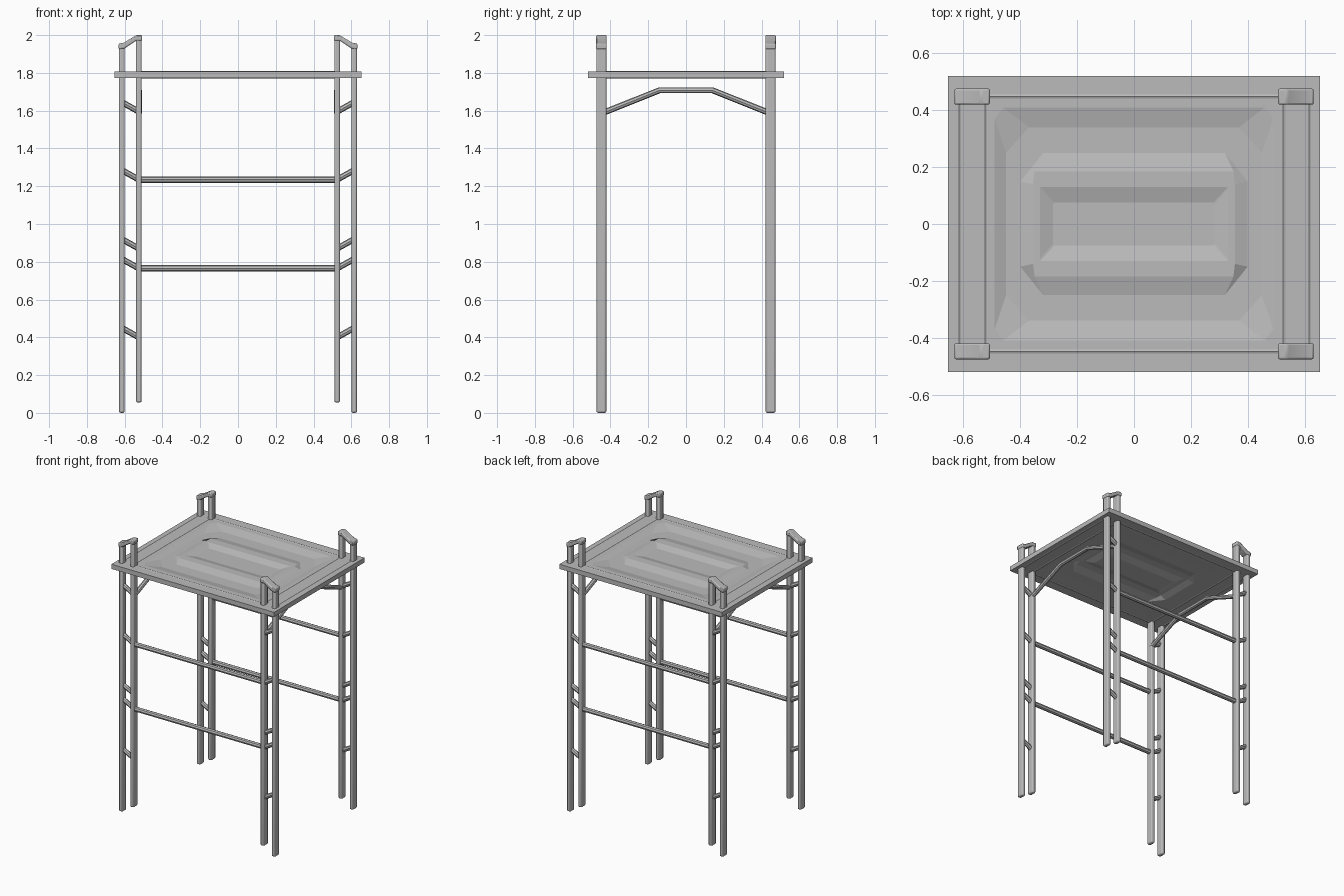
import bpy, bmesh
from mathutils import Vector

if "Cube" in bpy.data.objects:
    bpy.data.objects.remove(bpy.data.objects["Cube"], do_unlink=True)

grey = bpy.data.materials.new("plain_grey")
grey.use_nodes = True
grey.diffuse_color = (0.5, 0.5, 0.5, 1)
grey.node_tree.nodes["Principled BSDF"].inputs["Base Color"].default_value = (0.5, 0.5, 0.5, 1)

OUTER_X, INNER_X, POST_Y = 0.615, 0.525, 0.448
POST_W, POST_D = 0.03, 0.052
DECK_TOP, RIM = 1.808, 0.034


def finish(name, bm, bevel=0.0, smooth=True):
    """Turn a bmesh into a named, coloured object."""
    bmesh.ops.recalc_face_normals(bm, faces=bm.faces)
    mesh = bpy.data.meshes.new(name)
    bm.to_mesh(mesh)
    bm.free()
    obj = bpy.data.objects.new(name, mesh)
    bpy.context.collection.objects.link(obj)
    mesh.materials.append(grey)
    if bevel:
        mod = obj.modifiers.new("rounded_edges", 'BEVEL')
        mod.width = bevel
        mod.segments = 2
    if smooth:
        bpy.ops.object.select_all(action='DESELECT')
        obj.select_set(True)
        bpy.context.view_layer.objects.active = obj
        bpy.ops.object.shade_smooth_by_angle()
    return obj


def prism(name, profile, y, depth, bevel):
    """Extrude an xz profile along y, centred on y."""
    bm = bmesh.new()
    face = bm.faces.new([bm.verts.new((px, y - depth / 2, pz)) for px, pz in profile])
    out = bmesh.ops.extrude_face_region(bm, geom=[face])
    moved = [v for v in out["geom"] if isinstance(v, bmesh.types.BMVert)]
    bmesh.ops.translate(bm, verts=moved, vec=(0, depth, 0))
    return finish(name, bm, bevel)


def tube(name, points, radius):
    """Round bar through a path, with mitred bends."""
    curve = bpy.data.curves.new(name, 'CURVE')
    curve.dimensions = '3D'
    curve.bevel_depth = radius
    curve.bevel_resolution = 2
    curve.use_fill_caps = True
    spline = curve.splines.new('POLY')
    spline.points.add(len(points) - 1)
    for p, co in zip(spline.points, points):
        p.co = (*co, 1)
    temp = bpy.data.objects.new(name + "_path", curve)
    bpy.context.collection.objects.link(temp)
    bpy.context.view_layer.update()
    mesh = bpy.data.meshes.new_from_object(temp.evaluated_get(bpy.context.evaluated_depsgraph_get()))
    bpy.data.objects.remove(temp, do_unlink=True)
    bm = bmesh.new()
    bm.from_mesh(mesh)
    bpy.data.meshes.remove(mesh)
    return finish(name, bm)


# Corner ladders: two posts, a sloped cap and five slanted rungs each
for sx, side in ((1, "left"), (-1, "right")):
    for sy, end in ((1, "back"), (-1, "front")):
        y = sy * POST_Y
        tag = end + "_" + side
        for label, x, low, high in (("outer", OUTER_X, 0, 1.945), ("inner", INNER_X, 0.055, 1.985)):
            a, b = sx * (x - POST_W / 2), sx * (x + POST_W / 2)
            prism(label + "_post_" + tag, [(a, low), (b, low), (b, high), (a, high)], y, POST_D, 0.009)
        cap = [(0.507, 2.0), (0.538, 2.0), (0.604, 1.96), (0.632, 1.955),
               (0.632, 1.925), (0.6, 1.93), (0.54, 1.97), (0.507, 1.97)]
        prism("cap_" + tag, [(sx * px, pz) for px, pz in cap], y, 0.056, 0.006)
        for z in (0.425, 0.79, 0.895, 1.26, 1.62):
            tube("rung_" + tag, [(sx * OUTER_X, y, z + 0.025), (sx * INNER_X, y, z - 0.025)], 0.016)

# Long cross bars on the front and back, and the bars edging the deck
for sy, end in ((1, "back"), (-1, "front")):
    for label, z in (("lower_bar", 0.765), ("upper_bar", 1.235), ("deck_bar", 1.791)):
        tube(label + "_" + end, [(-INNER_X, sy * POST_Y, z), (INNER_X, sy * POST_Y, z)],
             0.02 if label == "deck_bar" else 0.017)

# Side bars in the deck and arched braces under it
for sx, side in ((1, "left"), (-1, "right")):
    for x in (OUTER_X, INNER_X):
        tube("deck_side_bar_" + side, [(sx * x, -POST_Y, 1.791), (sx * x, POST_Y, 1.791)], 0.02)
    arch = [(-POST_Y, 1.585), (-0.14, 1.708), (0.14, 1.708), (POST_Y, 1.585)]
    tube("brace_" + side, [(sx * INNER_X, y, z) for y, z in arch], 0.016)

# Deck: a framed panel pressed into stepped rings.
# Each ring: side x, side half length, end half length, end y, height, thickness
RINGS = [
    (0.655, 0.52, 0.655, 0.52, 0, RIM),
    (0.49, 0.37, 0.46, 0.41, 0, RIM),
    (0.45, 0.25, 0.37, 0.34, -0.015, 0.017),
    (0.40, 0.15, 0.32, 0.25, -0.015, 0.017),
    (0.355, 0.14, 0.35, 0.185, 0, 0.017),
    (0.33, 0.12, 0.33, 0.13, 0, 0.017),
    (0.285, 0.07, 0.28, 0.075, -0.015, 0.017),
]


def ring_verts(bm, ring, under):
    a, d, c, b, h, thick = ring
    z = DECK_TOP + h - (thick if under else 0)
    loop = [(a, d), (c, b), (-c, b), (-a, d), (-a, -d), (-c, -b), (c, -b), (a, -d)]
    return [bm.verts.new((x, y, z)) for x, y in loop]


bm = bmesh.new()
top = [ring_verts(bm, r, False) for r in RINGS]
under = [ring_verts(bm, r, True) for r in RINGS]
loops = top[::-1] + under
for one, two in zip(loops, loops[1:]):
    for i in range(len(one)):
        j = (i + 1) % len(one)
        bm.faces.new((one[i], one[j], two[j], two[i]))
bm.faces.new(loops[0])
bm.faces.new(loops[-1])
bmesh.ops.remove_doubles(bm, verts=bm.verts, dist=0.0005)
finish("deck", bm, smooth=False)
